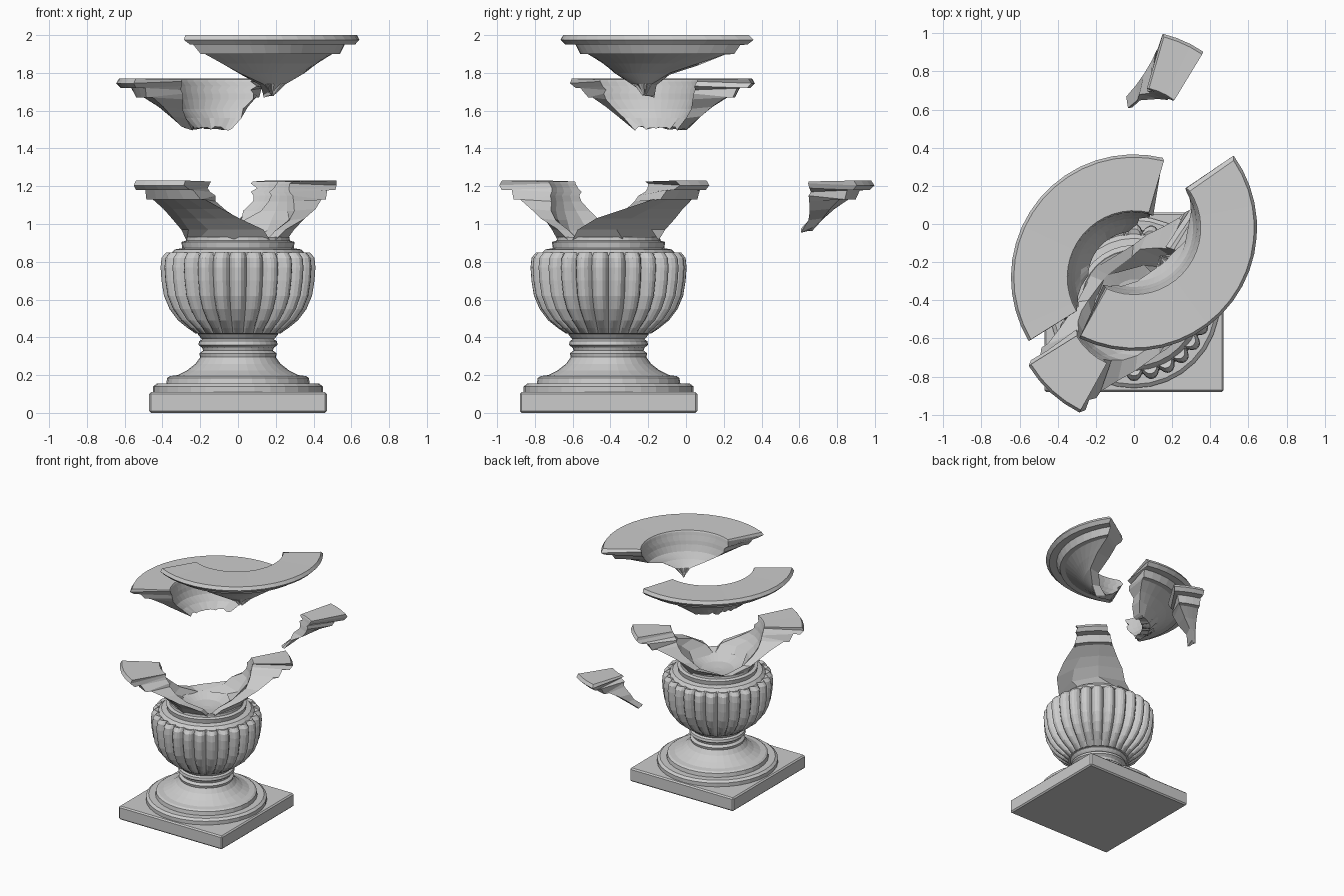
import bpy, bmesh, random
from math import sin, cos, pi, radians

if "Cube" in bpy.data.objects:
    bpy.data.objects.remove(bpy.data.objects["Cube"])

random.seed(4)
CY = -0.41          # urn axis in y


def finish(name, bm, loc):
    bmesh.ops.remove_doubles(bm, verts=bm.verts, dist=1e-5)
    bmesh.ops.recalc_face_normals(bm, faces=bm.faces)
    me = bpy.data.meshes.new(name)
    bm.to_mesh(me)
    bm.free()
    ob = bpy.data.objects.new(name, me)
    ob.location = loc
    bpy.context.collection.objects.link(ob)
    return ob


def lathe(name, profile, segs, ribs=0, depth=0.0):
    """Revolve (radius, z, rib weight) rings; rib weight presses grooves inward."""
    bm = bmesh.new()
    rings = []
    for r, z, w in profile:
        ring = []
        for i in range(segs):
            a = 2 * pi * i / segs
            g = depth * w * (1 - abs(sin(a * ribs / 2))) ** 1.3 if ribs else 0
            ring.append(bm.verts.new(((r - g) * cos(a), (r - g) * sin(a), z)))
        rings.append(ring)
    for A, B in zip(rings, rings[1:]):
        for i in range(segs):
            j = (i + 1) % segs
            bm.faces.new((A[i], A[j], B[j], B[i]))
    bm.faces.new(rings[0])
    bm.faces.new(rings[-1])
    return finish(name, bm, (0, CY, 0))


# Square plinth with a slight bevel
bm = bmesh.new()
bmesh.ops.create_cube(bm, size=1)
for v in bm.verts:
    v.co = (v.co.x * 0.94, v.co.y * 0.94, v.co.z * 0.11)
bmesh.ops.bevel(bm, geom=bm.edges[:], offset=0.01, segments=1, affect='EDGES')
finish("plinth", bm, (0, CY, 0.055))

# Stepped foot and stem
foot = [(.45, .10), (.45, .14), (.43, .155), (.38, .155), (.375, .185), (.36, .195),
        (.32, .2), (.27, .225), (.225, .26), (.20, .295), (.205, .315), (.185, .33),
        (.19, .345), (.21, .36), (.205, .38), (.19, .39), (.20, .40), (.212, .415),
        (.21, .43)]
lathe("foot_and_stem", [(r, z, 0) for r, z in foot], 32)

# Gadrooned bowl body
bowl = [(.20, .418, 0), (.225, .42, 0), (.27, .45, .6), (.32, .49, 1), (.365, .55, 1),
        (.395, .62, 1), (.408, .70, 1), (.413, .77, 1), (.408, .82, 1),
        (.385, .848, 1), (.345, .838, 0), (.30, .85, 0)]
lathe("ribbed_bowl", bowl, 26 * 6, 26, 0.04)

# Neck with the hollow floor of the vase inside
neck = [(.30, .83), (.365, .835), (.335, .865), (.295, .872), (.30, .905), (.275, .912),
        (.272, .93), (.20, .91), (.12, .875), (.03, .865)]
lathe("neck", [(r, z, 0) for r, z in neck], 32)

# Flared rim wall: outer and inner profile, from the lip downward
OUT = [(.63, 1.23), (.645, 1.205), (.62, 1.18), (.565, 1.18), (.54, 1.13),
       (.50, 1.13), (.42, 1.08), (.36, 1.03), (.30, .97), (.272, .92)]
INN = [(.35, 1.225), (.345, 1.215), (.34, 1.19), (.335, 1.17), (.33, 1.15),
       (.325, 1.12), (.31, 1.07), (.28, 1.02), (.24, .965), (.20, .91)]

# Fracture lines: angle in degrees at each row of the profile
CUTS = {
    "ne_shard": [56, 56, 57, 58, 60, 62, 70, 80, 90, 138],
    "shard_left": [76, 76, 76, 77, 78, 79, 82, 88, 97, 138],
    "left_sw": [211, 211, 210, 209, 207, 206, 200, 192, 180, 138],
    "sw_right": [244, 244, 245, 246, 248, 250, 259, 272, 296, 308],
    "right_ne": [395, 395, 394, 393, 391, 388, 372, 350, 328, 314],
}
EDGE = {}
for key, angles in CUTS.items():
    EDGE[key] = [(a + random.uniform(-1, 1), a + random.uniform(-4, 4)) for a in angles]


def fragment(name, start, end, rows, offset, turn=0):
    """Solid slice of the rim wall between two fracture lines."""
    bm = bmesh.new()
    span = (CUTS[end][0] - CUTS[start][0] + turn)
    n = max(3, round(span / 8))
    loop = [(i, 0) for i in range(rows)] + [(i, 1) for i in reversed(range(rows))]
    grid = {}
    for i, side in loop:
        r, z = (OUT, INN)[side][i]
        a0 = EDGE[start][i][side] - turn
        a1 = EDGE[end][i][side]
        for k in range(n + 1):
            a = radians(a0 + (a1 - a0) * k / n)
            # roughen the broken lower edge
            dz = random.uniform(-.012, .012) if i == rows - 1 else 0
            grid[i, side, k] = bm.verts.new((r * cos(a), r * sin(a), z + dz))
    for p, q in zip(loop, loop[1:] + loop[:1]):
        for k in range(n):
            bm.faces.new((grid[(*p, k)], grid[(*p, k + 1)],
                          grid[(*q, k + 1)], grid[(*q, k)]))
    for k in (0, n):
        for i in range(rows - 1):
            bm.faces.new((grid[i, 0, k], grid[i + 1, 0, k],
                          grid[i + 1, 1, k], grid[i, 1, k]))
    finish(name, bm, offset)


# Rim parts still standing on the vase
fragment("rim_front_left", "left_sw", "sw_right", 10, (0, CY, 0))
fragment("rim_back_right", "right_ne", "ne_shard", 10, (0, CY, 0), 360)
# Broken pieces pulled away
fragment("small_shard", "ne_shard", "shard_left", 9, (0, .37, 0))
fragment("left_fragment", "shard_left", "left_sw", 9, (0, -.28, .54))
fragment("right_fragment", "sw_right", "right_ne", 10, (0, -.02, .77))
